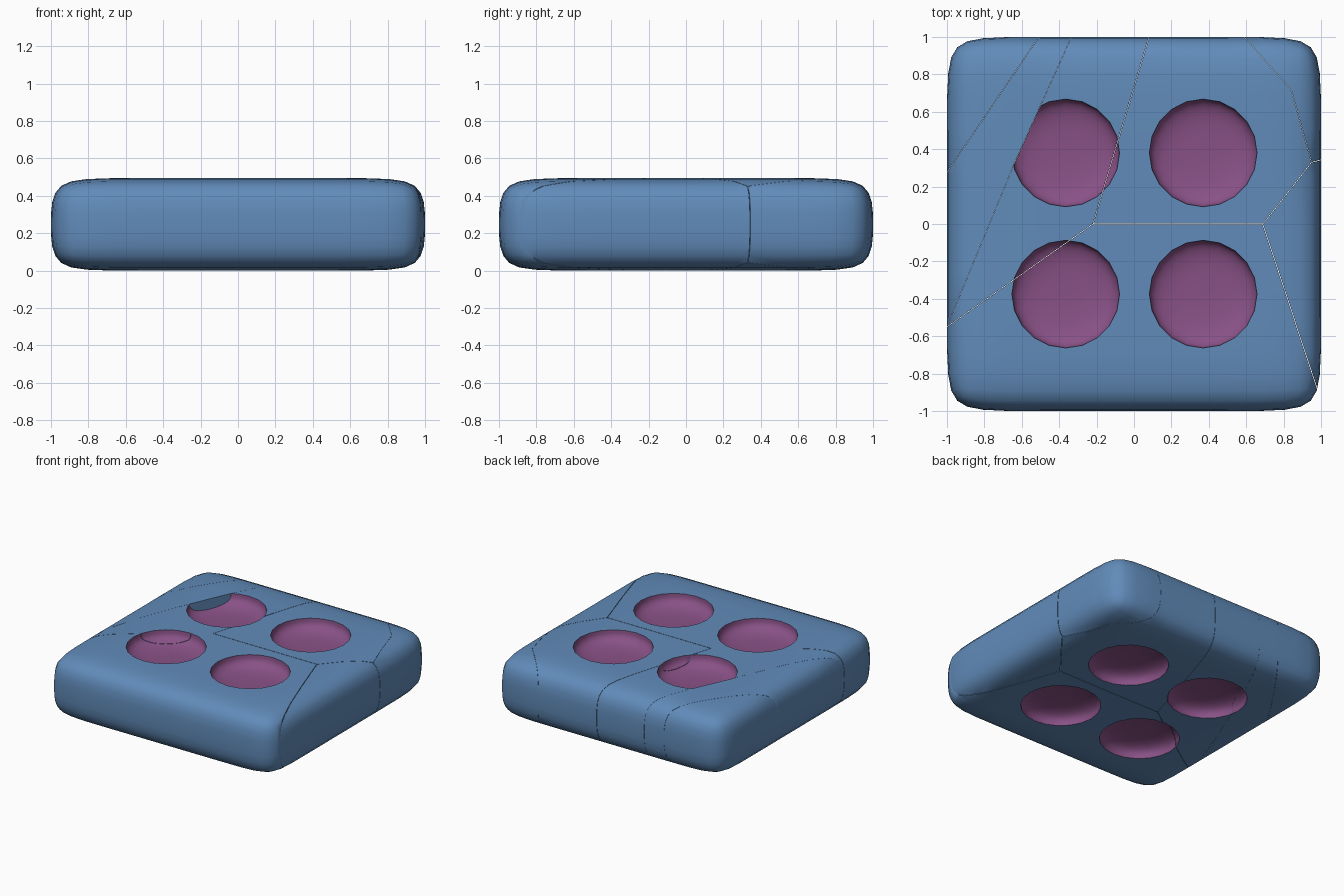
import bpy, bmesh, math

if "Cube" in bpy.data.objects:
    bpy.data.objects.remove(bpy.data.objects["Cube"])


def material(name, rgb):
    m = bpy.data.materials.new(name)
    m.diffuse_color = (*rgb, 1)
    m.use_nodes = True
    m.node_tree.nodes["Principled BSDF"].inputs["Base Color"].default_value = m.diffuse_color
    return m


BLUE = material("slate_blue", (0.12, 0.26, 0.49))
PURPLE = material("plum", (0.25, 0.083, 0.24))
HEIGHT = 0.495


def add_object(name, bm, index=0):
    me = bpy.data.meshes.new(name)
    bmesh.ops.recalc_face_normals(bm, faces=bm.faces[:])
    for f in bm.faces:
        f.material_index = index
        f.smooth = True
    bm.to_mesh(me)
    bm.free()
    me.materials.append(BLUE)
    me.materials.append(PURPLE)
    ob = bpy.data.objects.new(name, me)
    bpy.context.collection.objects.link(ob)
    return ob


def apply_modifiers(ob):
    dg = bpy.context.evaluated_depsgraph_get()
    ob.data = bpy.data.meshes.new_from_object(ob.evaluated_get(dg))
    ob.modifiers.clear()


def cut(ob, cutter, operation):
    mod = ob.modifiers.new("cut", "BOOLEAN")
    mod.operation = operation
    mod.solver = "EXACT"
    mod.object = cutter
    apply_modifiers(ob)
    bpy.data.objects.remove(cutter)


# soft square slab
def make_slab(name):
    bm = bmesh.new()
    bmesh.ops.create_cube(bm, size=2)
    loops = [((s * 0.67, 0, 0), (1, 0, 0)) for s in (-1, 1)]
    loops += [((0, s * 0.67, 0), (0, 1, 0)) for s in (-1, 1)]
    loops += [((0, 0, 0), (0, 0, 1))]
    for co, no in loops:
        bmesh.ops.bisect_plane(bm, geom=bm.verts[:] + bm.edges[:] + bm.faces[:],
                               plane_co=co, plane_no=no)
    for v in bm.verts:
        v.co.z = (v.co.z + 1) * HEIGHT / 2
    ob = add_object(name, bm)
    sub = ob.modifiers.new("soften", "SUBSURF")
    sub.levels = sub.render_levels = 2
    apply_modifiers(ob)
    return ob


# round dimple with steep wall and flattish floor
def press_dimple(ob, x, y, z):
    bm = bmesh.new()
    bmesh.ops.create_uvsphere(bm, u_segments=20, v_segments=24, radius=1)
    for v in bm.verts:
        r = math.hypot(v.co.x, v.co.y)
        k = 0.288 * r ** (2 / 3) / r if r > 1e-4 else 0
        depth = 0.105 * math.copysign(abs(v.co.z) ** (2 / 3), v.co.z) if abs(v.co.z) > 1e-5 else 0
        v.co = (x + v.co.x * k, y + v.co.y * k, z + depth)
    cut(ob, add_object("dimple_cutter", bm, 1), "DIFFERENCE")


# upright prism that keeps one broken piece, a hair smaller so cracks show
def keep_piece(ob, outline):
    cx = sum(p[0] for p in outline) / len(outline)
    cy = sum(p[1] for p in outline) / len(outline)
    bm = bmesh.new()
    face = bm.faces.new([bm.verts.new((cx + (x - cx) * 0.997, cy + (y - cy) * 0.997, -0.5))
                         for x, y in outline])
    ext = bmesh.ops.extrude_face_region(bm, geom=[face])
    tops = [g for g in ext["geom"] if isinstance(g, bmesh.types.BMVert)]
    bmesh.ops.translate(bm, verts=tops, vec=(0, 0, 1.5))
    cut(ob, add_object("piece_cutter", bm), "INTERSECT")


# crack outlines seen from above; the strip keeps one top corner uncut
PIECES = {
    "front_piece": [(-1.1, -0.62), (-1.1, -1.1), (1.053, -1.1), (0.69, 0), (-0.22, 0)],
    "back_piece": [(-0.22, 0), (0.69, 0), (0.95, 0.33), (0.84, 0.72), (0.5, 1.1), (0.11, 1.1)],
    "right_piece": [(0.69, 0), (1.053, -1.1), (1.1, -1.1), (1.1, 0.37), (0.95, 0.33)],
    "back_corner_piece": [(0.95, 0.33), (1.1, 0.37), (1.1, 1.1), (0.5, 1.1), (0.84, 0.72)],
    "left_piece": [(-1.0, -0.55), (-0.22, 0), (0.11, 1.1), (-0.29, 1.1), (-0.65, 0.3)],
    "strip_piece": [(-1.1, -0.62), (-1.0, -0.55), (-0.65, 0.3), (-0.29, 1.1), (-0.44, 1.1), (-1.1, 0.13)],
    "left_corner_piece": [(-1.1, 0.13), (-0.44, 1.1), (-1.1, 1.1)],
}

for name, outline in PIECES.items():
    piece = make_slab(name)
    for x in (-0.365, 0.37):
        for y in (-0.375, 0.38):
            press_dimple(piece, x, y, -0.003)
            if not (name == "strip_piece" and x < 0 < y):
                press_dimple(piece, x, y, HEIGHT + 0.003)
    keep_piece(piece, outline)
    bpy.ops.object.select_all(action="DESELECT")
    piece.select_set(True)
    bpy.context.view_layer.objects.active = piece
    bpy.ops.object.shade_smooth_by_angle(angle=math.radians(40))
